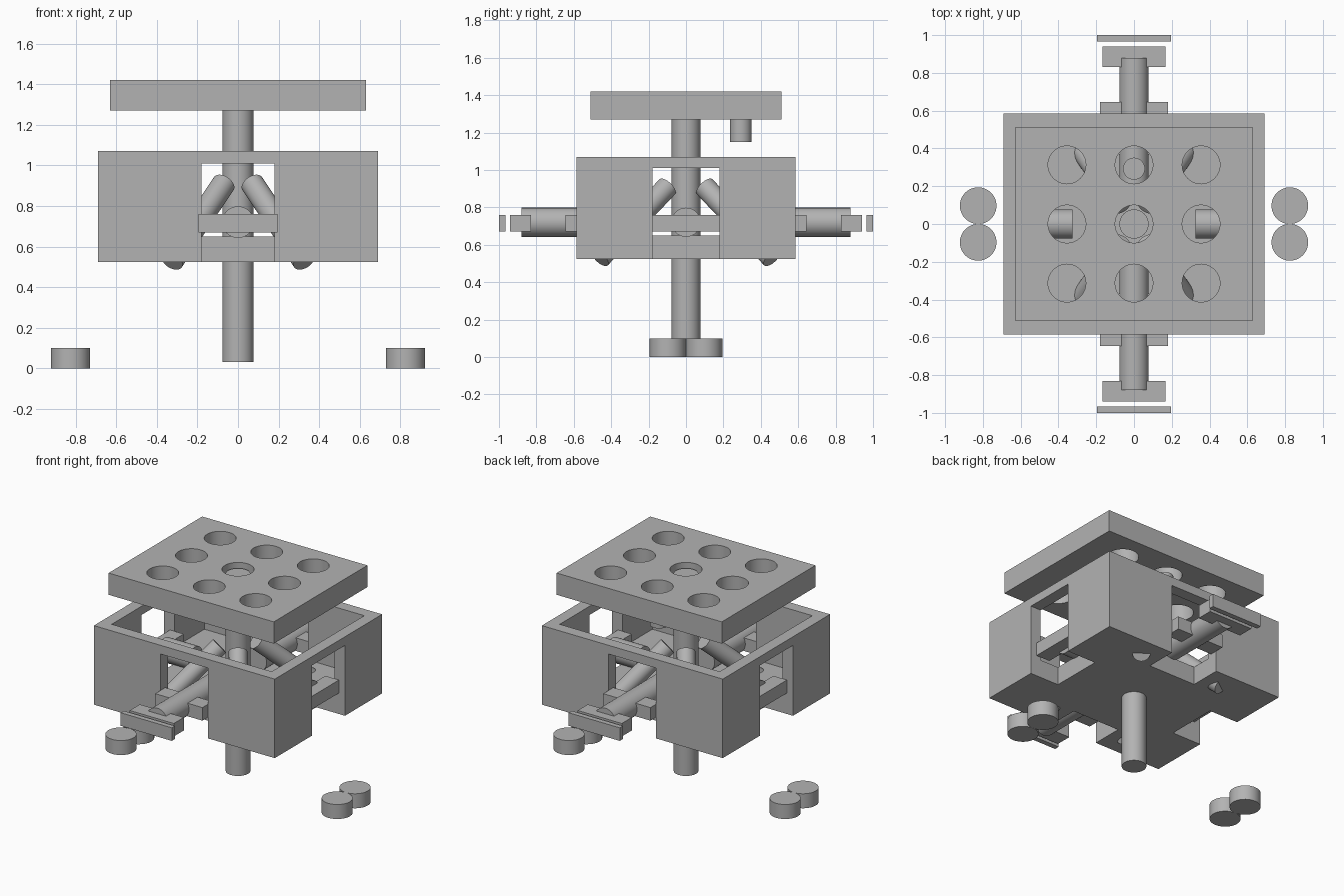
import bpy, math
from mathutils import Vector

default = bpy.data.objects.get("Cube")
if default:
    bpy.data.objects.remove(default, do_unlink=True)

grey = bpy.data.materials.new("plain_grey")
grey.use_nodes = True
grey.diffuse_color = (0.45, 0.45, 0.45, 1)
grey.node_tree.nodes["Principled BSDF"].inputs["Base Color"].default_value = (0.45, 0.45, 0.45, 1)


def finish(ob, name):
    ob.name = name
    ob.data.materials.clear()
    ob.data.materials.append(grey)
    return ob


def box(name, x, y, z):
    """Box from (low, high) ranges on each axis."""
    bpy.ops.mesh.primitive_cube_add(size=1, location=[sum(r) / 2 for r in (x, y, z)])
    ob = bpy.context.object
    ob.scale = [abs(r[1] - r[0]) for r in (x, y, z)]
    bpy.ops.object.transform_apply(location=False, rotation=False, scale=True)
    return finish(ob, name)


def rod(name, start, end, radius):
    """Smooth cylinder between two points."""
    a, b = Vector(start), Vector(end)
    bpy.ops.mesh.primitive_cylinder_add(vertices=48, radius=radius, depth=(b - a).length,
                                        location=(a + b) / 2)
    ob = bpy.context.object
    ob.rotation_euler = (b - a).to_track_quat("Z", "Y").to_euler()
    bpy.ops.object.shade_smooth_by_angle(angle=math.radians(35))
    return finish(ob, name)


def cut(ob, cutters):
    """Subtract the cutters from the object and remove them."""
    for c in cutters:
        c.hide_render = True
        mod = ob.modifiers.new("cut", "BOOLEAN")
        mod.operation = "DIFFERENCE"
        mod.solver = "EXACT"
        mod.object = c
        bpy.context.view_layer.objects.active = ob
        bpy.ops.object.modifier_apply(modifier=mod.name)
        bpy.data.objects.remove(c, do_unlink=True)


# Open tray with a thick floor and a notch in each side
tray = box("tray", (-0.69, 0.69), (-0.585, 0.585), (0.525, 1.07))
cutters = [box("cavity", (-0.61, 0.61), (-0.505, 0.505), (0.65, 1.3))]
for s in (-1, 1):
    cutters.append(box("side_notch", (s * 0.47, s * 0.8), (-0.18, 0.18), (0.4, 1.01)))
    cutters.append(box("end_notch", (-0.18, 0.18), (s * 0.37, s * 0.7), (0.4, 1.01)))
cut(tray, cutters)

# Top plate with a grid of nine round holes
plate = box("top_plate", (-0.63, 0.63), (-0.51, 0.51), (1.27, 1.42))
cut(plate, [rod("hole", (x, y, 1.2), (x, y, 1.5), 0.1)
            for x in (-0.355, 0, 0.355) for y in (-0.313, 0, 0.313)])
bpy.context.view_layer.objects.active = plate
plate.select_set(True)
bpy.ops.object.shade_smooth_by_angle(angle=math.radians(35))

# Centre column and the peg below the plate
rod("centre_column", (0, 0, 0.03), (0, 0, 1.39), 0.077)
rod("plate_peg", (0, 0.293, 1.15), (0, 0.293, 1.27), 0.058)

# Sloping braces through the floor, and foot pads
for sx in (-1, 1):
    for sy in (-1, 1):
        rod("brace", (sx * 0.07, sy * 0.1, 0.91), (sx * 0.325, sy * 0.46, 0.53), 0.058)
        rod("foot_pad", (sx * 0.825, sy * 0.097, 0), (sx * 0.825, sy * 0.097, 0.1), 0.097)

# Extended plungers front and back, retracted plungers at the sides
bar_z = (0.67, 0.76)
for s in (-1, 1):
    rod("long_plunger", (0, s * 0.2, 0.72), (0, s * 0.88, 0.72), 0.078)
    box("guide_bar", (-0.18, 0.18), (s * 0.535, s * 0.645), bar_z)
    box("plunger_bar", (-0.168, 0.168), (s * 0.83, s * 0.94), bar_z)
    box("end_strip", (-0.195, 0.195), (s * 0.965, s * 1.0), bar_z)
    rod("short_plunger", (s * 0.325, 0, 0.72), (s * 0.56, 0, 0.72), 0.078)
    box("side_bar", (s * 0.54, s * 0.645), (-0.18, 0.18), bar_z)
